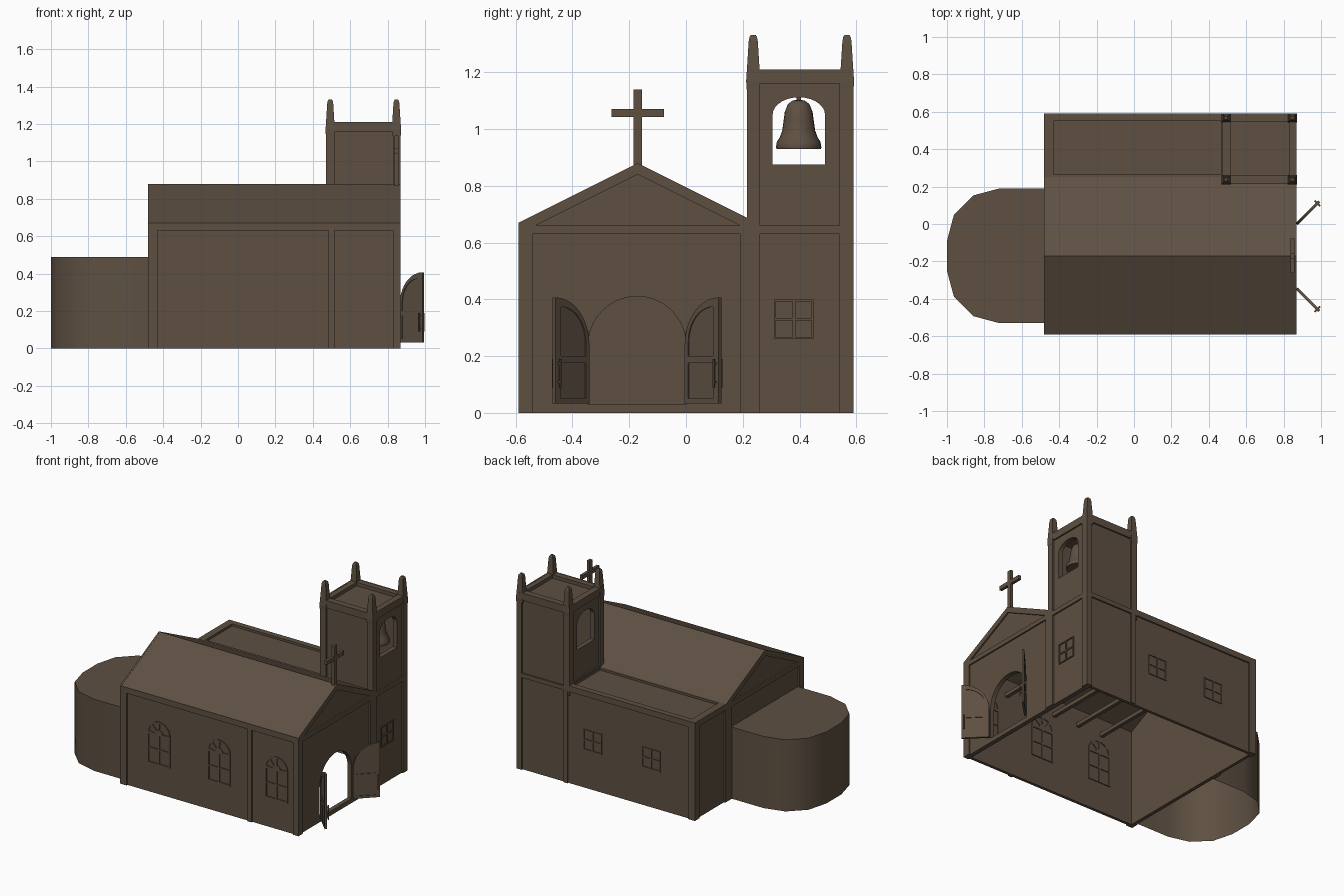
import bpy, bmesh, math

if "Cube" in bpy.data.objects:
    bpy.data.objects.remove(bpy.data.objects["Cube"])

brown = bpy.data.materials.new("brown_wall")
brown.diffuse_color = (0.112, 0.080, 0.054, 1)
brown.use_nodes = True
brown.node_tree.nodes["Principled BSDF"].inputs["Base Color"].default_value = brown.diffuse_color


def finish(name, bm, smooth=None):
    bmesh.ops.recalc_face_normals(bm, faces=bm.faces[:])
    me = bpy.data.meshes.new(name)
    bm.to_mesh(me)
    bm.free()
    me.materials.append(brown)
    ob = bpy.data.objects.new(name, me)
    bpy.context.collection.objects.link(ob)
    if smooth:
        bpy.ops.object.select_all(action='DESELECT')
        ob.select_set(True)
        bpy.context.view_layer.objects.active = ob
        bpy.ops.object.shade_smooth_by_angle(angle=math.radians(smooth))
    return ob


def plate(name, loops, axis, lo, hi, smooth=None, open_bottom=False):
    """Flat outline (first loop) with holes (other loops), thick from lo to hi along axis."""
    def at(u, v, w):
        return {'x': (w, u, v), 'y': (u, w, v), 'z': (u, v, w)}[axis]
    bm = bmesh.new()
    top, edges = {}, []
    for loop in loops:
        vs = [bm.verts.new(at(u, v, lo)) for u, v in loop]
        for vert, (u, v) in zip(vs, loop):
            top[vert] = (u, v)
        edges += [bm.edges.new((vs[i - 1], vs[i])) for i in range(len(vs))]
    bmesh.ops.triangle_fill(bm, use_beauty=True, edges=edges)
    base = bm.faces[:]
    top = {vert: bm.verts.new(at(u, v, hi)) for vert, (u, v) in top.items()}
    for f in base:
        bm.faces.new([top[v] for v in f.verts])
    for e in edges:
        a, b = e.verts
        bm.faces.new((a, b, top[b], top[a]))
    bmesh.ops.recalc_face_normals(bm, faces=bm.faces[:])
    if open_bottom:
        bmesh.ops.delete(bm, geom=base, context='FACES_ONLY')
    return finish(name, bm, smooth)


def rect(u0, u1, v0, v1):
    return [(u0, v0), (u1, v0), (u1, v1), (u0, v1)]


def box(name, x0, x1, y0, y1, z0, z1):
    return plate(name, [rect(x0, x1, y0, y1)], 'z', z0, z1)


def arch(u0, u1, v0, spring, n=14, rise=None):
    c, r = (u0 + u1) / 2, (u1 - u0) / 2
    rise = rise or r
    return [(u0, v0), (u1, v0)] + [(c + r * math.cos(math.pi * i / n), spring + rise * math.sin(math.pi * i / n))
                                   for i in range(n + 1)]


def lathe(name, profile, x, y, n, turn=0, smooth=None):
    bm = bmesh.new()
    rings = [[bm.verts.new((x + r * math.cos(turn + math.tau * i / n), y + r * math.sin(turn + math.tau * i / n), z))
              for i in range(n)] for r, z in profile]
    for a, b in zip(rings, rings[1:]):
        for i in range(n):
            bm.faces.new((a[i - 1], a[i], b[i], b[i - 1]))
    bm.faces.new(rings[0])
    bm.faces.new(rings[-1])
    return finish(name, bm, smooth)


# shared outlines
door_hole = arch(-.345, 0, .03, .238, 20)
bell_hole = arch(.305, .49, .875, 1.05, 14, .062)
tower_top = [(.59, 1.21), (.215, 1.21), (.215, .6875)]
gable_panel = [(-.53, .66), (.19, .66), (-.17, .84)]

# entrance facade with tower front (x = 0.87)
plate("facade_wall", [[(-.585, 0), (.585, 0), (.585, 1.2), (.22, 1.2), (.22, .67), (-.17, .865), (-.585, .66)],
                      door_hole, bell_hole], 'x', .83, .86)
plate("facade_frame", [[(-.59, 0), (-.54, 0), (-.54, .63), (.19, .63), (.19, 0), (.26, 0), (.26, .63),
                        (.54, .63), (.54, 0), (.59, 0)] + tower_top + [(-.17, .88), (-.59, .67)],
                       gable_panel, rect(.26, .54, .66, 1.16)], 'x', .86, .87)

# apse-side gable (x = -0.48)
plate("rear_gable_wall", [[(-.585, 0), (.585, 0), (.585, .66), (.25, .66), (-.17, .865), (-.585, .66)]],
      'x', -.47, -.45)
plate("rear_gable_frame", [[(-.59, 0), (-.54, 0), (-.54, .63), (.19, .63), (.19, 0), (.26, 0), (.26, .63),
                            (.54, .63), (.54, 0), (.59, 0), (.59, .67), (.25, .67), (-.17, .88), (-.59, .67)],
                           gable_panel], 'x', -.48, -.47)

# long side walls
legs = [(-.48, 0), (-.43, 0), (-.43, .63), (.485, .63), (.485, 0), (.515, 0), (.515, .63),
        (.83, .63), (.83, 0), (.87, 0)]
plate("front_wall", [rect(-.475, .865, 0, .66)], 'y', -.58, -.56)
plate("front_frame", [legs + [(.87, .67), (-.48, .67)]], 'y', -.59, -.58)
plate("back_wall", [[(-.475, 0), (.865, 0), (.865, 1.2), (.475, 1.2), (.475, .66), (-.475, .66)]], 'y', .56, .58)
plate("back_frame", [legs + [(.87, 1.21), (.47, 1.21), (.47, .67), (-.48, .67)],
                     rect(.515, .83, .66, 1.16)], 'y', .58, .59)

# tower sides above the roof
plate("tower_front_wall", [rect(.475, .865, .6, 1.2)], 'y', .225, .245)
plate("tower_front_frame", [rect(.47, .87, .6, 1.21), rect(.515, .83, .67, 1.16)], 'y', .215, .225)
plate("tower_rear_wall", [rect(.22, .585, .6, 1.2), bell_hole], 'x', .48, .51)
plate("tower_rear_frame", [rect(.215, .59, .6, 1.21), rect(.26, .54, .68, 1.16)], 'x', .47, .48)
box("tower_deck", .48, .86, .225, .58, 1.17, 1.185)
plate("tower_rim", [rect(.471, .869, .216, .589), rect(.515, .828, .26, .545)], 'z', 1.18, 1.209)
for i, x in enumerate((.493, .847)):
    for j, y in enumerate((.237, .567)):
        q = math.sqrt(2)
        lathe(f"pinnacle_{i}{j}", [(.0235 * q, 1.14), (.025 * q, 1.17), (.021 * q, 1.23), (.016 * q, 1.31),
                                   (.013 * q, 1.325), (.008 * q, 1.332)], x, y, 4, math.pi / 4)

# bell
lathe("bell", [(.078, .93), (.08, .935), (.077, .955), (.066, .972), (.058, .995), (.053, 1.03), (.049, 1.06),
               (.038, 1.088), (.022, 1.1), (.006, 1.103)], .775, .397, 24, 0, 40)
box("bell_hanger", .767, .783, .389, .405, 1.09, 1.175)

# roofs
plate("gable_roof", [[(-.589, .669), (-.17, .879), (.25, .669), (.262, .655), (.589, .655), (.589, .635),
                      (.24, .635), (-.17, .85), (-.589, .64)]], 'x', -.479, .869)
plate("flat_roof_rim", [rect(-.479, .48, .25, .589), rect(-.43, .465, .265, .55)], 'z', .65, .67)

# ceiling beams
for i in range(5):
    x = .55 - .19 * i
    box(f"ceiling_beam_{i}", x - .012, x + .012, -.57, .57, .53, .555)

# rounded apse, open underneath
pts = [(-.475, .19)]
for yc, a0 in ((-.09, 90), (-.25, 180)):
    pts += [(-.72 + .28 * math.cos(math.radians(a0 + 30 * k)), yc + .28 * math.sin(math.radians(a0 + 30 * k)))
            for k in range(4)]
pts.append((-.475, -.53))
plate("apse", [pts], 'z', 0, .49, 35, True)

# cross on the ridge
box("cross_post", .838, .858, -.185, -.155, .86, 1.14)
box("cross_arm", .838, .858, -.262, -.078, 1.043, 1.07)

# door leaves standing open at 45 degrees
def quarter(u0, u1, v0, spring, r, n=10):
    return [(u0, v0), (u1, v0)] + [(u1 - r * math.sin(math.pi / 2 * i / n), spring + r * math.cos(math.pi / 2 * i / n))
                                   for i in range(n + 1)]


for side, y, ang in (("left", -.345, -45), ("right", 0, 45)):
    leaf = quarter(0, .17, .033, .237, .17)
    panels = [rect(.018, .142, .05, .175), quarter(.018, .142, .2, .25, .124)]
    parts = [plate(f"door_{side}_frame", [leaf] + panels, 'y', -.007, .007),
             plate(f"door_{side}_panel", [leaf], 'y', -.003, .003)]
    for k, s in enumerate((-1, 1)):
        parts.append(box(f"door_{side}_handle_{k}", .152, .16, s * .018 - .003, s * .018 + .003, .09, .19))
        for m, z in enumerate((.105, .17)):
            parts.append(box(f"door_{side}_mount_{k}{m}", .152, .16, min(0, s * .018), max(0, s * .018), z, z + .008))
    for ob in parts:
        ob.location = (.87, y, 0)
        ob.rotation_euler.z = math.radians(ang)


# windows
def square_window(name, c, axis, lo, hi):
    holes = [rect(c + a, c + a + .058, .33 + b, .33 + b + .058) for a in (-.063, .005) for b in (-.063, .005)]
    plate(name, [rect(c - .07, c + .07, .26, .40)] + holes, axis, lo, hi)


def arched_window(name, c):
    s = .41
    holes = [rect(c + a, c + a + .071, b, b + .09) for a in (-.076, .005) for b in (.208, .308)]
    for k in range(4):
        t0, t1 = math.radians(45 * k + 6), math.radians(45 * k + 39)
        ring = [(.03, t0)] + [(.076, t0 + (t1 - t0) * i / 4) for i in range(5)] + [(.03, t1)]
        holes.append([(c + r * math.cos(t), s + r * math.sin(t)) for r, t in ring])
    plate(name, [arch(c - .085, c + .085, .2, s, 16)] + holes, 'y', -.586, -.554)


square_window("tower_window", .38, 'x', .825, .866)
for i, x in enumerate((.30, -.145)):
    square_window(f"back_window_{i}", x, 'y', .554, .586)
for i, x in enumerate((-.19, .265, .70)):
    arched_window(f"front_window_{i}", x)
